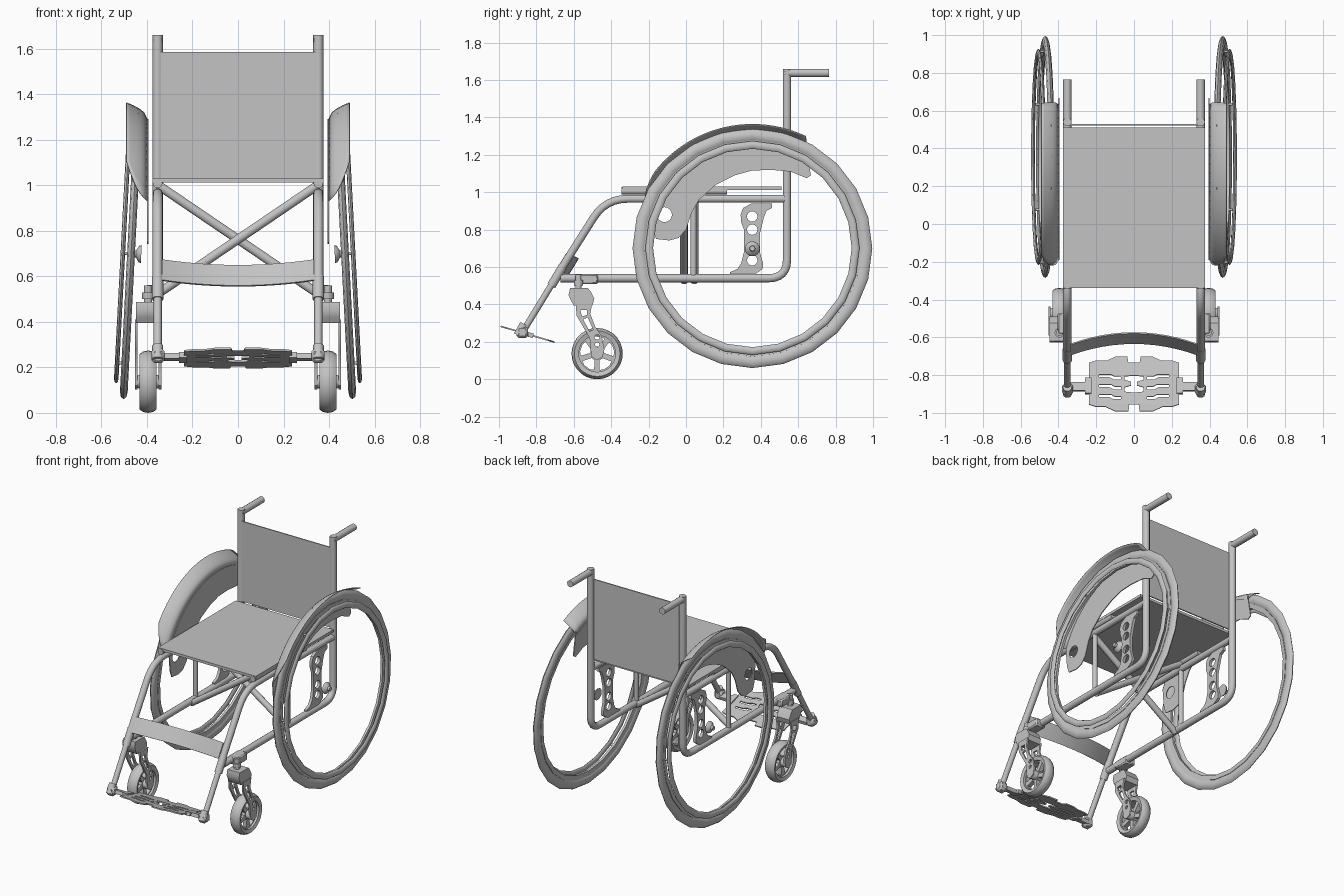
import bpy, bmesh, math
from mathutils import Matrix, Vector

cube = bpy.data.objects.get("Cube")
if cube:
    bpy.data.objects.remove(cube, do_unlink=True)

grey = bpy.data.materials.new("light_grey")
grey.use_nodes = True
GREY = (0.55, 0.55, 0.55, 1)
grey.diffuse_color = GREY
grey.node_tree.nodes["Principled BSDF"].inputs["Base Color"].default_value = GREY

# Local plate plane -> side plane (local x to y, local y to z, thickness along x)
SIDE = Matrix(((0, 0, 1, 0), (1, 0, 0, 0), (0, 1, 0, 0), (0, 0, 0, 1)))


def finish(ob, mirror=True, angle=40):
    bpy.ops.object.select_all(action='DESELECT')
    ob.select_set(True)
    bpy.context.view_layer.objects.active = ob
    if ob.type == 'CURVE':
        bpy.ops.object.convert(target='MESH')
        ob = bpy.context.view_layer.objects.active
    ob.data.transform(ob.matrix_world)
    ob.matrix_world = Matrix()
    ob.data.materials.clear()
    ob.data.materials.append(grey)
    bpy.ops.object.shade_smooth_by_angle(angle=math.radians(angle))
    if mirror:
        ob.modifiers.new("Mirror", 'MIRROR').use_mirror_merge = False
    return ob


def link(name, data, matrix=Matrix()):
    ob = bpy.data.objects.new(name, data)
    bpy.context.collection.objects.link(ob)
    ob.matrix_world = matrix
    bpy.context.view_layer.update()
    return ob


def from_bmesh(name, bm, matrix=Matrix(), mirror=True):
    bmesh.ops.recalc_face_normals(bm, faces=bm.faces)
    me = bpy.data.meshes.new(name)
    bm.to_mesh(me)
    bm.free()
    return finish(link(name, me, matrix), mirror)


def box(name, lo, hi, mirror=True, bevel=0.0):
    bm = bmesh.new()
    bmesh.ops.create_cube(bm, size=1)
    lo, hi = Vector(lo), Vector(hi)
    for v in bm.verts:
        v.co = (lo + hi) / 2 + v.co * (hi - lo)
    if bevel:
        bmesh.ops.bevel(bm, geom=bm.edges[:], offset=bevel, segments=1, affect='EDGES')
    return from_bmesh(name, bm, mirror=mirror)


def tube(name, pts, r, bend=0.0, mirror=True):
    """Round bar along a path, inner corners rounded with the given setback."""
    pts = [Vector(p) for p in pts]
    path = [pts[0]]
    for a, b, c in zip(pts, pts[1:], pts[2:]):
        s, e = b + (a - b).normalized() * bend, b + (c - b).normalized() * bend
        path += [s.lerp(b, t).lerp(b.lerp(e, t), t) for t in [i / 6 for i in range(7)]]
    path.append(pts[-1])
    cu = bpy.data.curves.new(name, 'CURVE')
    cu.dimensions = '3D'
    cu.bevel_depth, cu.bevel_resolution, cu.use_fill_caps = r, 3, True
    sp = cu.splines.new('POLY')
    sp.points.add(len(path) - 1)
    for p, q in zip(sp.points, path):
        p.co = (*q, 1)
    return finish(link(name, cu), mirror)


def plate(name, outlines, thick, matrix, mirror=True):
    """Flat plate: first outline is the rim, the others are holes."""
    cu = bpy.data.curves.new(name, 'CURVE')
    cu.dimensions, cu.fill_mode, cu.extrude = '2D', 'BOTH', thick / 2
    for o in outlines:
        sp = cu.splines.new('POLY')
        sp.points.add(len(o) - 1)
        for p, q in zip(sp.points, o):
            p.co = (q[0], q[1], 0, 1)
        sp.use_cyclic_u = True
    return finish(link(name, cu, matrix), mirror)


def lathe(name, profile, steps, matrix, closed=True):
    """Turn (radius, x) points around the x axis."""
    bm = bmesh.new()
    vs = [bm.verts.new((x, 0, r)) for r, x in profile]
    es = [bm.edges.new(p) for p in zip(vs, vs[1:] + vs[:1] if closed else vs[1:])]
    bmesh.ops.spin(bm, geom=vs + es, cent=(0, 0, 0), axis=(1, 0, 0),
                   angle=math.tau, steps=steps, use_merge=True)
    bmesh.ops.remove_doubles(bm, verts=bm.verts, dist=1e-5)
    return from_bmesh(name, bm, matrix)


def circle(cx, cy, r, n=16):
    return [(cx + r * math.cos(math.tau * i / n), cy + r * math.sin(math.tau * i / n)) for i in range(n)]


def oval(r, x, hr, hx, n=8):
    return [(r + a * hr, x + b * hx) for a, b in circle(0, 0, 1, n)]


X = 0.353
# Frame tubes
tube("back_post_and_lower_rail", [(X, .54, 1.66), (X, .54, .54), (X, -.67, .54)], .023, .1)
tube("push_handle", [(X, .53, 1.638), (X, .765, 1.638)], .023)
tube("seat_rail_and_leg", [(X, .54, .965), (X, -.43, .965), (X, -.68, .57)], .022, .12)
tube("lower_leg", [(X, -.67, .585), (X, -.875, .25)], .018)
tube("leg_sleeve", [(X, -.66, .60), (X, -.72, .50)], .025)
tube("seat_tube", [(X, -.345, 1.008), (X, .22, 1.008)], .021)
tube("seat_support", [(X, .04, .54), (X, .04, .96)], .016)
for y, s, n in ((-.01, 1, "front"), (.045, -1, "rear")):
    tube(n + "_cross_brace", [(-.35 * s, y, .525), (.35 * s, y, 1.0)], .021, mirror=False)

# Seat and back
box("seat", (-.375, -.34, 1.012), (.375, .51, 1.03), False)
box("backrest", (-.352, .522, 1.03), (.352, .530, 1.585), False)

# Calf strap, bowed backwards
bm = bmesh.new()
rows = []
for i in range(13):
    x = -.335 + .67 * i / 12
    k = 1 - (x / .335) ** 2
    rows.append([bm.verts.new((x, y + .06 * k, z - .025 * k)) for y, z in
                 ((-.64, .675), (-.695, .585), (-.688, .58), (-.633, .67))])
for a, b in zip(rows, rows[1:]):
    for j in range(4):
        bm.faces.new((a[j], a[j - 1], b[j - 1], b[j]))
bm.faces.new(rows[0])
bm.faces.new(rows[-1])
from_bmesh("calf_strap", bm, mirror=False)

# Large cambered wheels
WHEEL = Matrix.Translation((.47, .355, .70)) @ Matrix.Rotation(math.radians(-3), 4, 'Y')
lathe("tyre", oval(.607, 0, .034, .017), 24, WHEEL)
lathe("wheel_rim", [(.58, -.012), (.58, .012), (.548, .008), (.548, -.008)], 24, WHEEL)
lathe("hand_rim", oval(.552, .036, .021, .010), 24, WHEEL)
for i in range(6):
    a = math.tau * i / 6
    c, s = math.cos(a), math.sin(a)
    tube("hand_rim_lug", [WHEEL @ Vector((x, .558 * c, .558 * s)) for x in (0, .036)], .007)
lathe("wheel_hub", [(0, -.045), (.04, -.045), (.036, -.035), (.016, -.022), (.014, -.008), (0, -.008)],
      16, WHEEL, False)

# Axle plate with adjustment holes
axle = [(.235, .562), (.37, .562), (.41, .59), (.412, .62), (.395, .68), (.395, .78), (.415, .86), (.43, .90),
        (.46, .915), (.46, .94), (.35, .94), (.305, .915), (.292, .88), (.295, .84), (.31, .80), (.31, .68),
        (.295, .62), (.275, .59), (.235, .572)]
plate("axle_plate", [axle] + [circle(.354, z, .028) for z in (.636, .705, .80, .87)],
      .02, Matrix.Translation((X, 0, 0)) @ SIDE)

# Mudguard and side panel
CY, CZ = .355, .70
bm = bmesh.new()
grid = []
for i in range(21):
    row = []
    for j in range(7):
        s = j / 6
        r = .59 + .075 * s ** .5
        a0, a1 = 157 - 15 * s * s, 62 + 2.6 * s
        a = math.radians(a0 + (a1 - a0) * i / 20)
        row.append(bm.verts.new((.397 + .093 * s, CY + r * math.cos(a), CZ + r * math.sin(a))))
    grid.append(row)
for a, b in zip(grid, grid[1:]):
    for j in range(6):
        bm.faces.new((a[j], a[j + 1], b[j + 1], b[j]))
guard = from_bmesh("mudguard", bm)
guard.modifiers.new("Solidify", 'SOLIDIFY').thickness = .004
panel = [(CY + .592 * math.cos(math.radians(a)), CZ + .592 * math.sin(math.radians(a))) for a in range(157, 61, -5)]
panel += [(.64, 1.25), (.668, 1.09), (.645, 1.075), (.56, 1.11), (.45, 1.12), (.35, 1.115), (.26, 1.09),
          (.16, 1.04), (.07, .96), (.03, .89), (.0, .80), (-.04, .755), (-.09, .742), (-.16, .75), (-.178, .80),
          (-.185, .87)]
plate("side_panel", [panel, circle(-.115, .88, .04)], .006, Matrix.Translation((.397, 0, 0)) @ SIDE)

# Casters
C = Matrix.Translation((.395, -.475, .137))
lathe("caster_tyre", [(.098, -.03), (.122, -.037), (.133, -.022), (.137, 0), (.133, .022), (.122, .037),
                      (.098, .03)], 28, C)
holes = []
for k in range(5):
    a = math.tau * k / 5 + .3
    holes.append([(r * math.cos(a + d), r * math.sin(a + d)) for r, d in
                  ((.038, -.25), (.088, -.46), (.092, -.2), (.092, .2), (.088, .46), (.038, .25))])
plate("caster_spokes", [circle(0, 0, .102, 28)] + holes, .03, C @ SIDE)
lathe("caster_hub", [(0, -.055), (.022, -.055), (.03, -.04), (.03, .04), (.022, .055), (0, .055)], 16, C, False)
arm = [(-.59, .41), (-.50, .41), (-.512, .35), (-.485, .28), (-.45, .23), (-.436, .16), (-.445, .12), (-.475, .102),
       (-.505, .12), (-.512, .17), (-.515, .22), (-.55, .28), (-.585, .34)]
slots = [[(-.565, .37), (-.53, .37), (-.53, .345), (-.555, .335)],
         [(-.55, .32), (-.525, .33), (-.497, .265), (-.515, .255)],
         circle(-.475, .225, .014, 10), circle(-.475, .185, .012, 10)]
for s in (-1, 1):
    plate("fork_arm", [arm] + slots, .012, Matrix.Translation((.395 + s * .052, 0, 0)) @ SIDE)
head = [(-.60, .395), (-.50, .395), (-.49, .43), (-.51, .47), (-.525, .487), (-.62, .487), (-.628, .45), (-.615, .42)]
plate("fork_head", [head], .095, Matrix.Translation((.40, 0, 0)) @ SIDE)
tube("caster_stem", [(.395, -.575, .48), (.395, -.575, .56)], .018)
tube("stem_collar", [(.395, -.575, .50), (.395, -.575, .53)], .026)
box("stem_bracket", (.33, -.585, .508), (.405, -.47, .562), bevel=.008)

# Footrest
box("leg_end_block", (.322, -.905, .22), (.38, -.845, .282), bevel=.012)
tube("leg_end_pin", [(X, -.90, .235), (X, -.865, .295)], .024)
d = Vector((0, .29, -.085)).normalized()
n = Vector((1, 0, 0)).cross(d)
FOOT = Matrix.Translation((0, -.855, .243)) @ Matrix(((1, 0, 0), d, n)).transposed().to_4x4()
half = [(0, .125), (.03, .125), (.035, .158), (.10, .158), (.14, .138), (.2, .138), (.237, .125), (.237, -.105),
        (.2, -.118), (.15, -.118), (.10, -.142), (.03, -.142), (.025, -.105), (0, -.105), (0, -.04), (.05, -.035),
        (.05, -.01), (.015, 0), (.015, .02), (.05, .03), (.05, .05), (0, .055)]
slots = [[(.07, v - .012), (.11, v - .012), (.13, v), (.185, v), (.185, v + .014), (.12, v + .014), (.10, v + .002),
          (.07, v + .002)] for v in (.045, -.01, -.065)]
plate("footplate", [half] + slots, .008, FOOT)
plate("footplate_bracket", [[(.225, -.045), (.26, -.045), (.26, -.03), (.335, -.03), (.335, .015), (.26, .015),
                             (.26, .04), (.225, .04)]], .024, FOOT)
